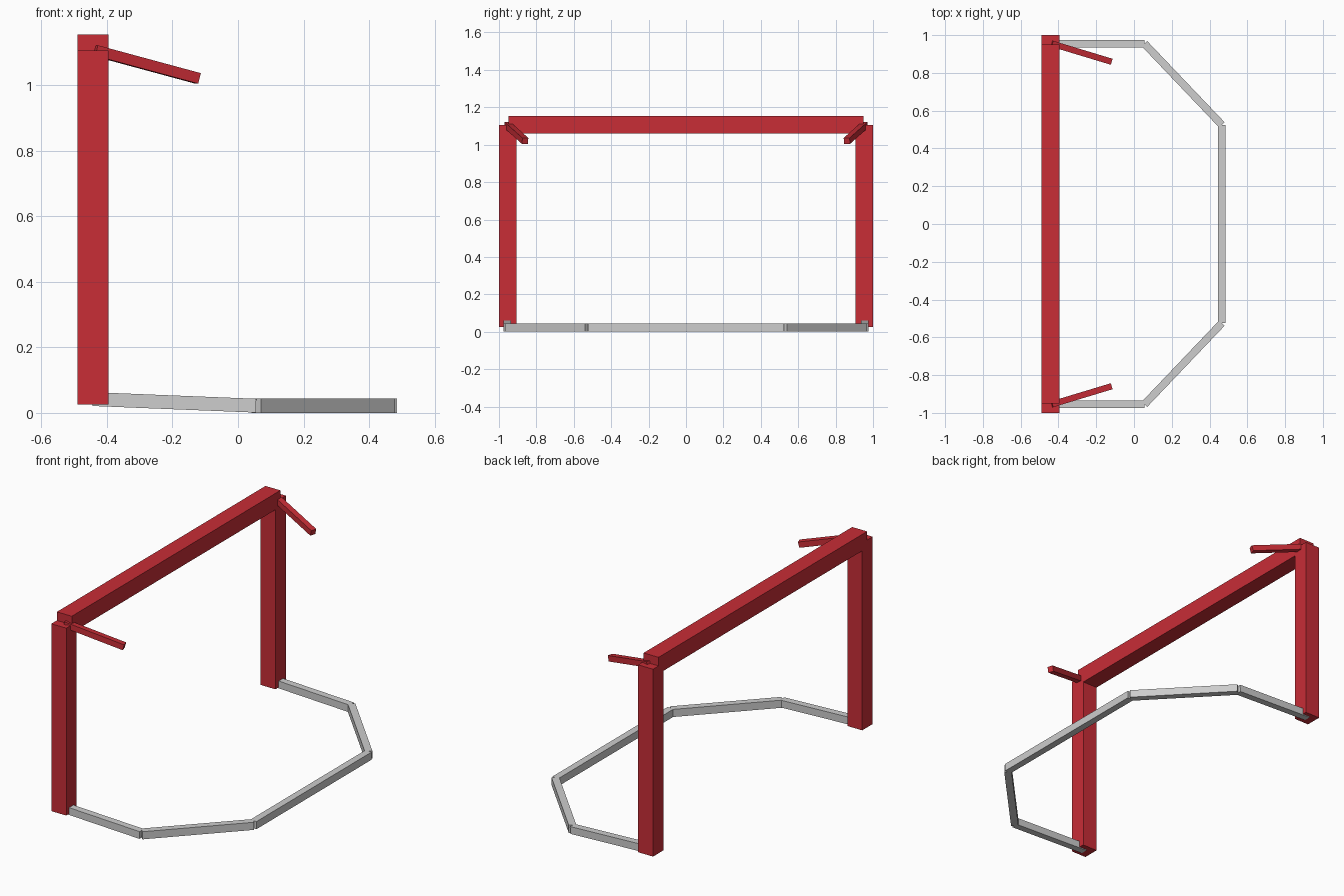
import bpy
from mathutils import Vector, Matrix

if "Cube" in bpy.data.objects:
    bpy.data.objects.remove(bpy.data.objects["Cube"])


def material(name, rgb):
    m = bpy.data.materials.new(name)
    m.diffuse_color = (*rgb, 1)
    m.use_nodes = True
    m.node_tree.nodes["Principled BSDF"].inputs["Base Color"].default_value = m.diffuse_color
    return m


RED = material("red paint", (0.58, 0.026, 0.037))
GREY = material("light grey metal", (0.61, 0.61, 0.61))


def beam(name, a, b, width, height, mat):
    """Box beam between two points; width lies level, height points upward."""
    a, b = Vector(a), Vector(b)
    along = (b - a).normalized()
    ref = Vector((0, 0, 1)) if abs(along.z) < 0.9 else Vector((1, 0, 0))
    side = ref.cross(along).normalized()
    up = along.cross(side)
    bpy.ops.mesh.primitive_cube_add(size=1)
    ob = bpy.context.object
    ob.name = name
    rot = Matrix((along, side, up)).transposed().to_4x4()
    scale = Matrix.Diagonal(((b - a).length, width, height, 1))
    ob.data.transform(rot @ scale)
    ob.location = (a + b) / 2
    ob.data.materials.append(mat)
    return ob


# Front frame: crossbar
beam("crossbar", (-0.4425, -0.95, 1.107), (-0.4425, 0.95, 1.107), 0.095, 0.095, RED)

# Back rail of the ground frame
beam("ground_back_rail", (0.465, -0.525, 0.022), (0.465, 0.525, 0.022), 0.04, 0.044, GREY)

for s, label in ((-1, "left"), (1, "right")):
    # Upright post
    beam(f"{label}_post", (-0.4425, s * 0.9525, 0.025), (-0.4425, s * 0.9525, 1.105),
         0.095, 0.095, RED)
    # Short net support arm at the top corner
    beam(f"{label}_net_arm", (-0.436, s * 0.955, 1.105), (-0.122, s * 0.86, 1.02),
         0.033, 0.033, RED)
    # Ground frame: slightly sloping side rail and angled corner rail
    beam(f"{label}_ground_side_rail", (-0.4425, s * 0.955, 0.042), (0.055, s * 0.955, 0.022),
         0.04, 0.042, GREY)
    beam(f"{label}_ground_corner_rail", (0.055, s * 0.955, 0.022), (0.465, s * 0.525, 0.022),
         0.04, 0.044, GREY)
